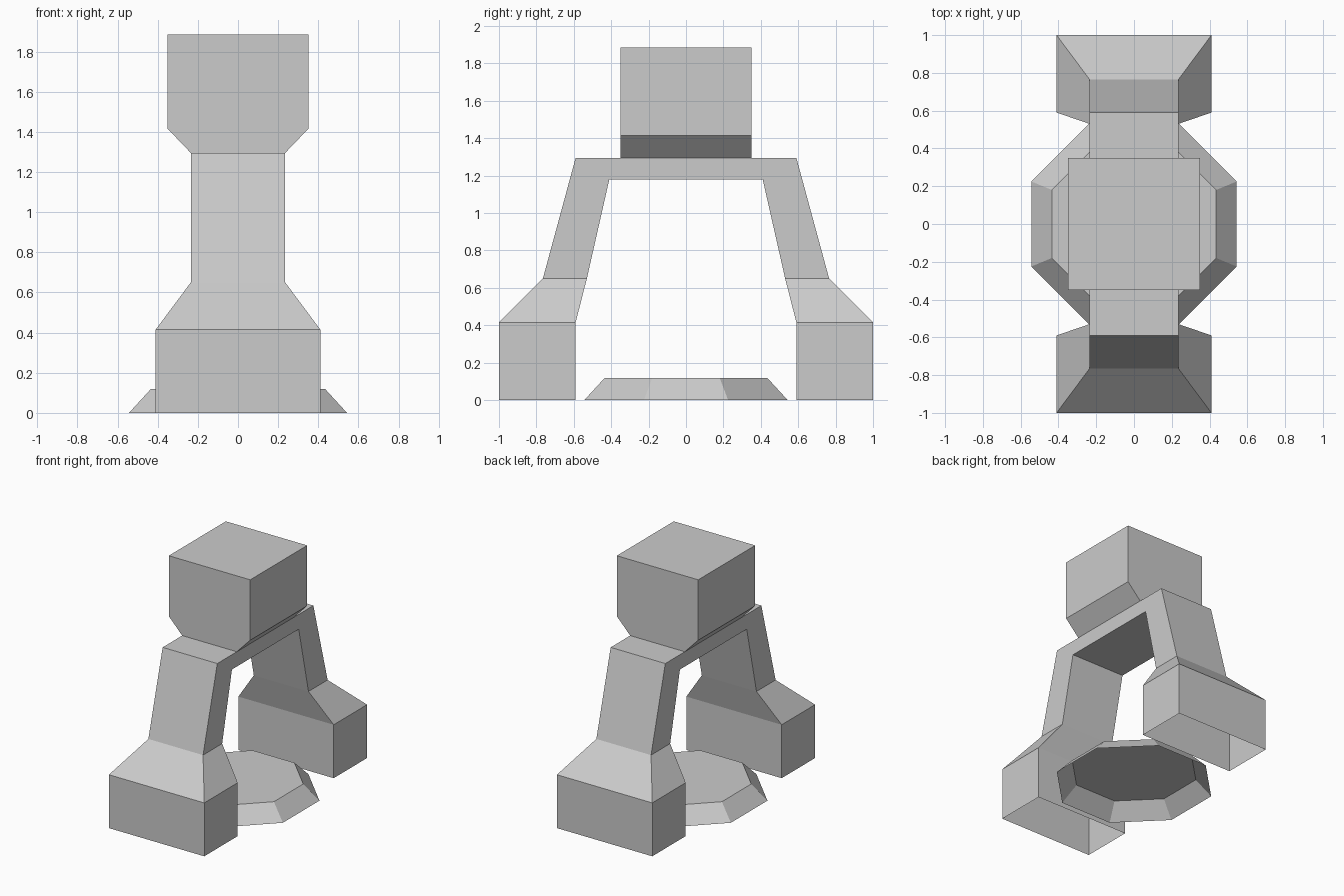
import bpy, bmesh
from math import pi, cos, sin

if "Cube" in bpy.data.objects:
    bpy.data.objects.remove(bpy.data.objects["Cube"])


def loft(name, rings, cap_end=False):
    """Skin consecutive closed rings of points; optionally close the last ring."""
    bm = bmesh.new()
    loops = [[bm.verts.new(p) for p in ring] for ring in rings]
    for a, b in zip(loops, loops[1:]):
        n = len(a)
        for i in range(n):
            j = (i + 1) % n
            bm.faces.new((a[i], a[j], b[j], b[i]))
    if cap_end:
        bm.faces.new(loops[-1])
    bmesh.ops.recalc_face_normals(bm, faces=bm.faces[:])
    mesh = bpy.data.meshes.new(name)
    bm.to_mesh(mesh)
    bm.free()
    obj = bpy.data.objects.new(name, mesh)
    bpy.context.collection.objects.link(obj)
    return obj


def rectangle(hx, hy, z):
    return [(-hx, -hy, z), (hx, -hy, z), (hx, hy, z), (-hx, hy, z)]


def octagon(apothem, z):
    r = apothem / cos(pi / 8)
    angles = [pi / 8 + k * pi / 4 for k in range(8)]
    return [(r * cos(a), r * sin(a), z) for a in angles]


def arch_section(hx, outer, inner, side):
    (yo, zo), (yi, zi) = outer, inner
    return [(-hx, side * yo, zo), (hx, side * yo, zo),
            (hx, side * yi, zi), (-hx, side * yi, zi)]


# Arch with flared feet, hollow and open underneath: half width, outer (y, z), inner (y, z)
half = [
    (0.41, (1.0, 0.0), (0.59, 0.0)),
    (0.41, (1.0, 0.415), (0.59, 0.415)),
    (0.235, (0.765, 0.65), (0.53, 0.65)),
    (0.235, (0.59, 1.295), (0.41, 1.18)),
]
loft("arch", [arch_section(*s, -1) for s in half]
     + [arch_section(*s, 1) for s in reversed(half)])

# Block on top of the arch, narrowing in x towards its base
loft("top_block", [rectangle(0.235, 0.35, 1.295),
                   rectangle(0.35, 0.35, 1.415),
                   rectangle(0.35, 0.35, 1.885)], cap_end=True)

# Low octagonal pad between the feet, open underneath
loft("octagonal_pad", [octagon(0.543, 0.0), octagon(0.435, 0.118)], cap_end=True)
